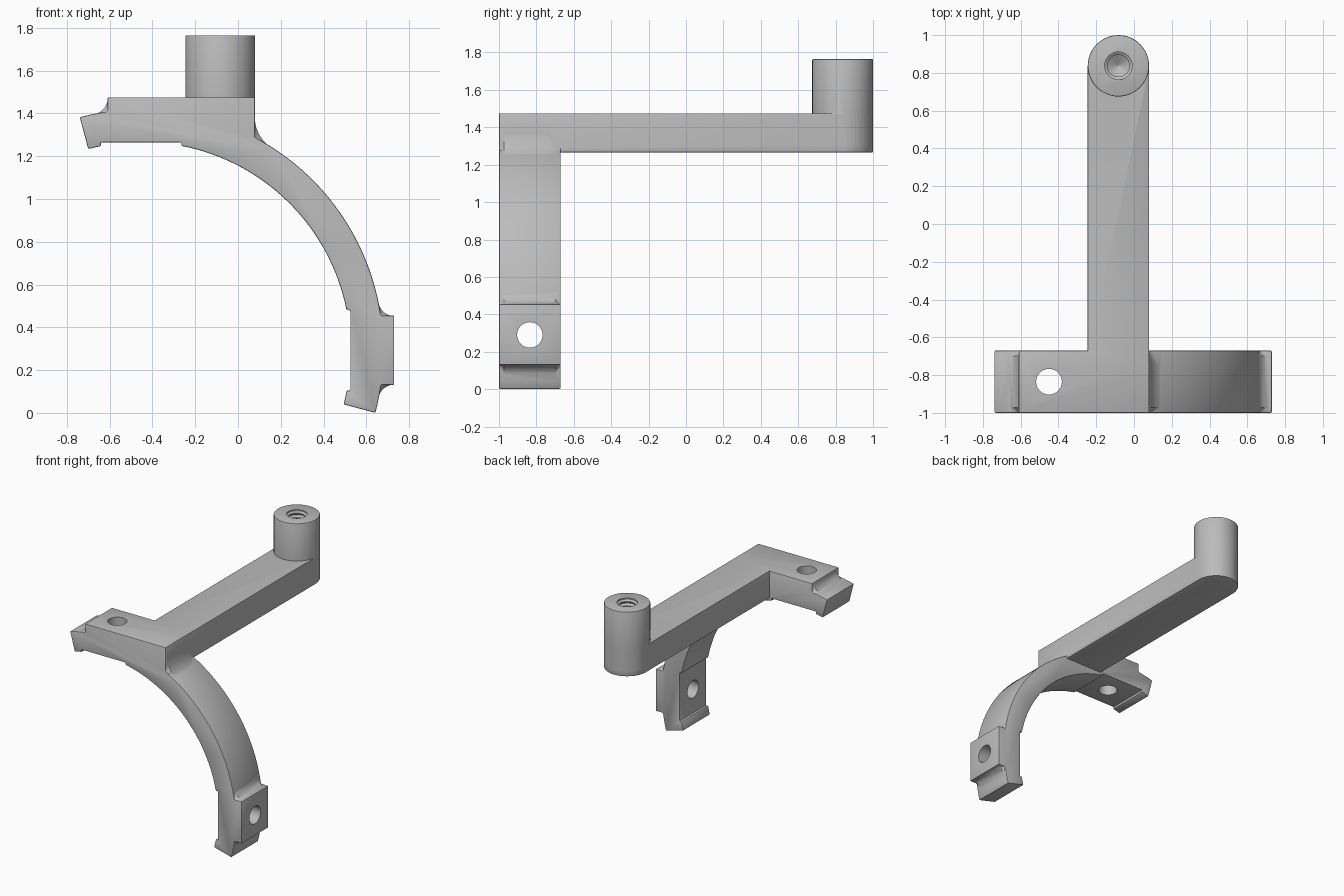
import bpy, bmesh, math
from mathutils import Vector

cube = bpy.data.objects.get("Cube")
if cube:
    bpy.data.objects.remove(cube, do_unlink=True)

grey = bpy.data.materials.new("satin grey")
grey.use_nodes = True
grey.diffuse_color = (0.5, 0.5, 0.5, 1)
grey.node_tree.nodes["Principled BSDF"].inputs["Base Color"].default_value = (0.5, 0.5, 0.5, 1)

CX, CZ = -0.45, 0.29          # centre of the curved clamp
R_OUT, R_IN = 1.13, 0.976
FRONT, BACK = -1.0, -0.67
MID_Y = (FRONT + BACK) / 2
TOP, UNDER = 1.475, 1.265
POST_X, POST_Y, POST_R = -0.0825, 0.8375, 0.1625


def loft(name, sections):
    """Skin a list of equal-length closed sections and cap both ends."""
    bm = bmesh.new()
    rings = [[bm.verts.new(p) for p in s] for s in sections]
    n = len(rings[0])
    for a, b in zip(rings, rings[1:]):
        for i in range(n):
            j = (i + 1) % n
            bm.faces.new((a[i], a[j], b[j], b[i]))
    bm.faces.new(rings[0][::-1])
    bm.faces.new(rings[-1])
    bmesh.ops.recalc_face_normals(bm, faces=bm.faces)
    mesh = bpy.data.meshes.new(name)
    bm.to_mesh(mesh)
    bm.free()
    mesh.materials.append(grey)
    ob = bpy.data.objects.new(name, mesh)
    bpy.context.collection.objects.link(ob)
    return ob


def apply(ob, mod):
    bpy.ops.object.select_all(action='DESELECT')
    ob.select_set(True)
    bpy.context.view_layer.objects.active = ob
    bpy.ops.object.modifier_apply(modifier=mod.name)


def soften(ob, width=0.006):
    mod = ob.modifiers.new("soft edges", 'BEVEL')
    mod.width, mod.segments = width, 2
    mod.limit_method, mod.angle_limit = 'ANGLE', math.radians(30)
    apply(ob, mod)


def combine(base, other, operation):
    other.hide_render = True
    mod = base.modifiers.new("combine", 'BOOLEAN')
    mod.operation, mod.solver, mod.object = operation, 'EXACT', other
    apply(base, mod)
    bpy.data.objects.remove(other, do_unlink=True)


def arc(r, start, end, steps):
    angles = [math.radians(start + (end - start) * i / steps) for i in range(steps + 1)]
    return [(CX + r * math.cos(a), CZ + r * math.sin(a)) for a in angles]


def at_x(r, x):
    return math.degrees(math.acos((x - CX) / r))


def at_z(r, z):
    return math.degrees(math.asin((z - CZ) / r))


def circle(r, steps=48):
    return [(r * math.cos(math.tau * i / steps), r * math.sin(math.tau * i / steps))
            for i in range(steps)]


# Curved clamp with two flat bolt pads
LOW, HIGH = -14.85, 104.85
profile = (arc(R_OUT, LOW, at_z(R_OUT, 0.13), 3)
           + [(0.73, 0.13), (0.73, 0.455)]
           + arc(R_OUT, at_z(R_OUT, 0.455), at_x(R_OUT, 0.08), 28)
           + [(0.08, TOP), (-0.61, TOP)]
           + arc(R_OUT, at_x(R_OUT, -0.61), HIGH, 3)
           + arc(R_IN, HIGH, at_x(R_IN, -0.64), 2)
           + [(-0.64, UNDER), (-0.265, UNDER)]
           + arc(R_IN, at_x(R_IN, -0.265), at_z(R_IN, 0.48), 32)
           + [(0.525, 0.48), (0.525, 0.105)]
           + arc(R_IN, at_z(R_IN, 0.105), LOW, 2))
bracket = loft("bracket", [[(x, y, z) for x, z in profile] for y in (FRONT, BACK)])
soften(bracket)

# Long arm with a rounded end
half_round = [(POST_X + x, POST_Y + y) for x, y in circle(POST_R)[:25]]
outline = half_round + [(POST_X - POST_R, -0.75), (POST_X + POST_R, -0.75)]
arm = loft("arm", [[(x, y, z) for x, y in outline] for z in (UNDER, TOP)])
soften(arm)
combine(bracket, arm, 'UNION')

# Round post at the end of the arm
post = loft("post", [[(POST_X + x, POST_Y + y, z) for x, y in circle(POST_R)]
                     for z in (1.3, 1.765)])
soften(post)
combine(bracket, post, 'UNION')


def fillet(corner, wall, rim, back_run):
    """Concave corner fill that fades out towards the front and back faces."""
    c, a, b = Vector(corner), Vector(wall), Vector(rim)
    curve = [a * (1 - t) ** 2 + c * 2 * t * (1 - t) + b * t * t
             for t in [i / 8 for i in range(9)]]
    # pull the curve away from the corner so that it reads as a round
    curve = [p + ((a + b) / 2 - c) * 0.1 * math.sin(math.pi * i / 8)
             for i, p in enumerate(curve)]
    root = c - ((a + b) / 2 - c) * 0.5
    sections = []
    for y, s in ((FRONT + 0.003, 0.12), (FRONT + 0.028, 1),
                 (BACK - back_run, 1), (BACK - 0.003, 0.12)):
        pts = [c + (p - c) * s for p in curve + [root]]
        sections.append([(p.x, y, p.y) for p in pts])
    return loft("fillet", sections)


for corner, wall, rim, run in (
        ((0.079, 1.287), (0.079, 1.37), (0.15, 1.245), 0.07),
        ((0.667, 0.454), (0.722, 0.454), (0.656, 0.515), 0.028),
        ((0.667, 0.131), (0.722, 0.131), (0.656, 0.07), 0.028),
        ((-0.609, 1.407), (-0.609, 1.467), (-0.675, 1.394), 0.028)):
    combine(bracket, fillet(corner, wall, rim, run), 'UNION')

# Bolt holes through both pads
hole = circle(0.068, 40)
combine(bracket, loft("pad_hole", [[(CX + u, MID_Y + v, z) for u, v in hole]
                                   for z in (1.1, 1.6)]), 'DIFFERENCE')
combine(bracket, loft("pad_hole", [[(x, MID_Y + u, CZ + v) for u, v in hole]
                                   for x in (0.4, 0.85)]), 'DIFFERENCE')

# Threaded bore in the post, ending in a drill point
steps = [(0.073, 1.8), (0.073, 1.755)]
for i in range(9):
    z = 1.745 - i * 0.034
    steps += [(0.058, z), (0.058, z - 0.006), (0.073, z - 0.017), (0.073, z - 0.021)]
steps += [(0.058, 1.44), (0.058, 1.40), (0.002, 1.365)]
bore = loft("bore", [[(POST_X + u, POST_Y + v, z) for u, v in circle(r, 32)]
                     for r, z in steps])
combine(bracket, bore, 'DIFFERENCE')

bpy.ops.object.select_all(action='DESELECT')
bracket.select_set(True)
bpy.context.view_layer.objects.active = bracket
bpy.ops.object.shade_smooth_by_angle(angle=math.radians(30))
